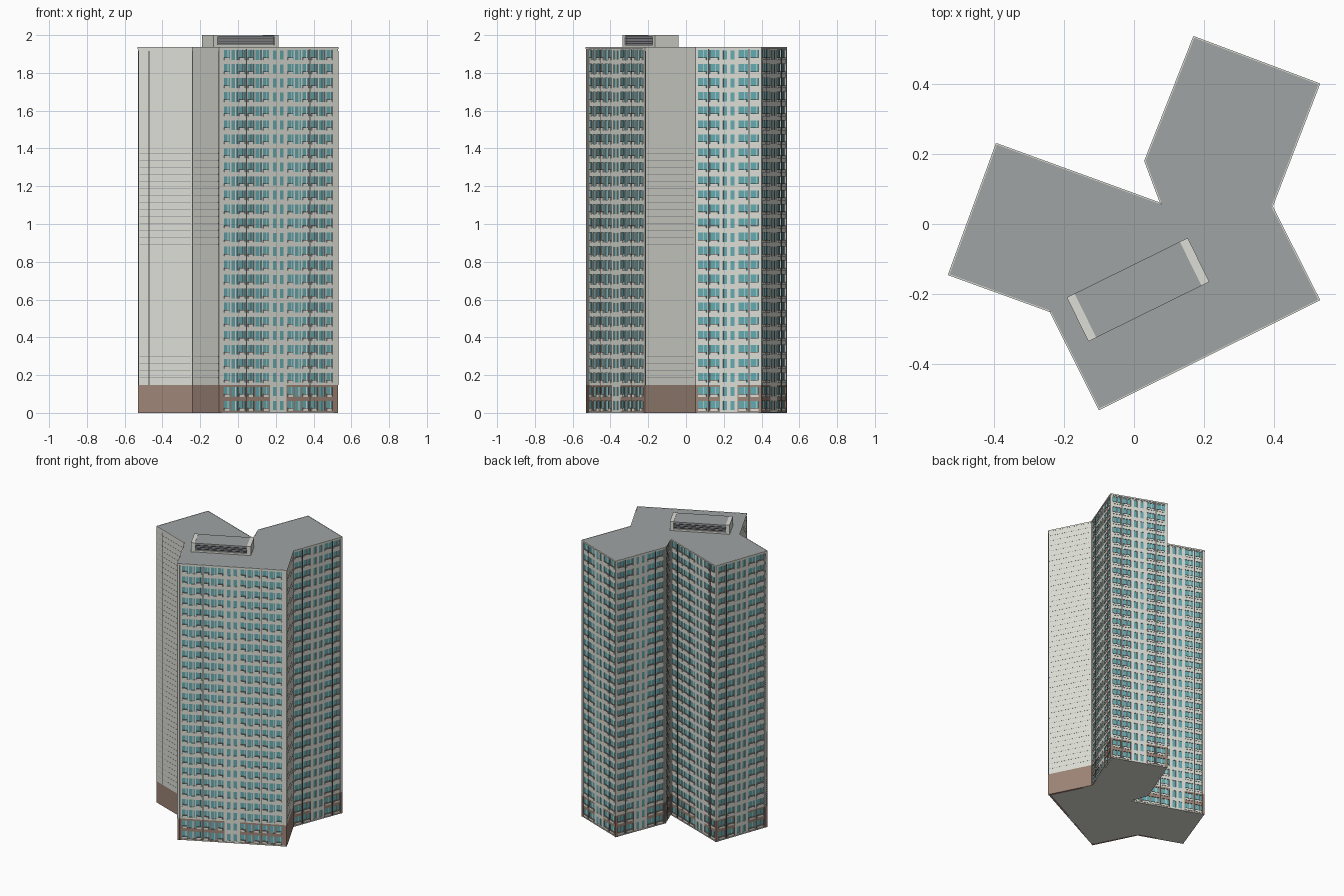
import bpy, bmesh
from mathutils import Vector

cube = bpy.data.objects.get("Cube")
if cube:
    bpy.data.objects.remove(cube, do_unlink=True)

H = 0.0743           # storey height
FLOORS = 26
TOP = 1.937
BASE_TOP = 2 * H     # brown cladding covers two storeys
D = 0.014            # facade relief depth
WIDTHS = {"W": 0.275, "N": 0.13, "S": 0.10}   # wide bay, narrow bay, stair strip


def material(name, rgb):
    m = bpy.data.materials.new(name)
    m.use_nodes = True
    m.diffuse_color = (*rgb, 1)
    bsdf = m.node_tree.nodes["Principled BSDF"]
    bsdf.inputs["Base Color"].default_value = (*rgb, 1)
    bsdf.inputs["Roughness"].default_value = 0.8
    return m


CONCRETE = material("pale concrete", (0.72, 0.73, 0.67))
ROOF = material("roof grey", (0.35, 0.37, 0.37))
BROWN = material("brown cladding", (0.34, 0.235, 0.185))
TEAL = material("teal glass", (0.13, 0.41, 0.44))
WHITE = material("white frame", (0.78, 0.79, 0.77))
DARK = material("dark metal", (0.07, 0.075, 0.08))
JOINT = material("joint grey", (0.26, 0.26, 0.28))
SILL = material("sill brown", (0.30, 0.21, 0.175))

parts = {}           # part name -> (bmesh, material)


def part(name, mat):
    if name not in parts:
        parts[name] = (bmesh.new(), mat)
    return parts[name][0]


def prism(bm, outline, z0, z1):
    low = [bm.verts.new((p.x, p.y, z0)) for p in outline]
    high = [bm.verts.new((p.x, p.y, z1)) for p in outline]
    n = len(outline)
    bm.faces.new(low[::-1])
    bm.faces.new(high)
    for i in range(n):
        j = (i + 1) % n
        bm.faces.new((low[i], low[j], high[j], high[i]))


class Wall:
    """One straight side: u runs along it, d points outward."""

    def __init__(self, p, q):
        self.p, self.length = p, (q - p).length
        self.t = (q - p).normalized()
        self.n = Vector((self.t.y, -self.t.x))

    def at(self, u, d):
        return self.p + self.t * u + self.n * d

    def box(self, name, mat, u0, u1, z0, z1, d1, d0=-D - 0.002):
        corners = [self.at(u0, d0), self.at(u0, d1), self.at(u1, d1), self.at(u1, d0)]
        prism(part(name, mat), corners, z0, z1)


def inset(points, dist):
    result = []
    for i, p in enumerate(points):
        a = Wall(points[i - 1], p).n
        b = Wall(p, points[(i + 1) % len(points)]).n
        result.append(p - (a + b) * (dist / (1 + a.dot(b))))
    return result


def solid(wall, floor, *dims):
    # Opaque facade pieces are brown on the lowest two storeys
    if floor < 2:
        wall.box("base_cladding", BROWN, *dims)
    else:
        wall.box("facade_panels", CONCRETE, *dims)


def flat_bay(wall, u, width, floor):
    # Rows of windows either side of a dark vertical slot
    z = floor * H
    low, high = z + 0.012, z + 0.063
    solid(wall, floor, u, u + width, z, low, -0.004)
    solid(wall, floor, u, u + width, high, z + H, -0.004)
    wall.box("window_glass", TEAL, u, u + width, low, high, -0.008)
    mid = u + width / 2
    wall.box("bay_slots", DARK, mid - 0.003, mid + 0.003, z, z + H, -0.002)
    side = width / 2 - 0.003
    count = max(1, round(side / 0.043))
    cell = side / count
    for start in (u, mid + 0.003):
        for k in range(count):
            a = start + k * cell
            b = a + cell
            # Pier between windows, and a slim white mullion
            solid(wall, floor, b - 0.004, b, low, high, -0.004)
            solid(wall, floor, a, a + 0.004, low, high, -0.004)
            c = (a + b) / 2 + 0.006
            wall.box("window_frames", WHITE, c - 0.002, c + 0.002, low, high, -0.006)
            if k % 2 == 0:
                # Low ledge topped by a brown rail
                wall.box("window_ledges", CONCRETE, a + 0.006, b - 0.010,
                         z + 0.010, z + 0.022, -0.001)
                wall.box("ledge_rails", SILL, a + 0.006, b - 0.010,
                         z + 0.022, z + 0.025, 0.0)


def stair_bay(wall, u, width, floor):
    # Two narrow windows in a pale strip
    z = floor * H
    low, high = z + 0.014, z + 0.062
    name, mat = "stair_panels", CONCRETE
    wall.box(name, mat, u, u + width, z, low, -0.004)
    wall.box(name, mat, u, u + width, high, z + H, -0.004)
    for a, b in ((0, 0.018), (0.040, 0.060), (0.082, width)):
        wall.box(name, mat, u + a, u + b, low, high, -0.004)
    wall.box("window_glass", TEAL, u + 0.016, u + 0.084, low, high, -0.007)


def window_wall(wall, layout):
    margin = (wall.length - sum(WIDTHS[c] for c in layout)) / 2
    for u0, u1 in ((0, margin), (wall.length - margin, wall.length)):
        solid(wall, 0, u0, u1, 0, BASE_TOP, -0.001)
        solid(wall, 2, u0, u1, BASE_TOP, FLOORS * H, -0.001)
    for floor in range(FLOORS):
        u = margin
        for c in layout:
            (stair_bay if c == "S" else flat_bay)(wall, u, WIDTHS[c], floor)
            u += WIDTHS[c]


def blank_wall(wall, lines):
    # Plain end wall with floor joints and dark vertical strips
    wall.box("base_cladding", BROWN, 0, wall.length, 0, BASE_TOP, 0)
    wall.box("blank_walls", CONCRETE, 0, wall.length, BASE_TOP, TOP - 0.008, 0)
    for k in range(5, 2 * FLOORS):
        z = k * H / 2
        wall.box("floor_joints", JOINT, 0.01, wall.length - 0.01, z, z + 0.0012, 0.0005)
    for u in lines:
        u = u % wall.length
        wall.box("wall_strips", DARK, u, u + 0.006, BASE_TOP, TOP - 0.02, 0.001)


# Footprint, counter-clockwise from the front corner
footprint = [Vector(p) for p in (
    (-0.10, -0.53), (0.53, -0.217), (0.395, 0.05), (0.53, 0.40), (0.17, 0.535),
    (0.03, 0.18), (0.075, 0.06), (-0.393, 0.23), (-0.53, -0.145), (-0.24, -0.25))]
layouts = ["WSW", None, "NSN", "NSN", "NSN", "N", "NNSN", "NSN", None, None]
strips = {1: (0.0,), 8: (0.0, 0.06), 9: (0.0, -0.007)}

prism(part("tower_core", CONCRETE), inset(footprint, D), 0.001, TOP - 0.012)
prism(part("ground_slab", CONCRETE), inset(footprint, 0.001), 0, 0.006)
prism(part("roof_deck", ROOF), inset(footprint, 0.002), TOP - 0.008, TOP - 0.001)

for i, layout in enumerate(layouts):
    side = Wall(footprint[i], footprint[(i + 1) % len(footprint)])
    if layout:
        window_wall(side, layout)
    else:
        blank_wall(side, strips[i])
    # Thin parapet rim
    side.box("roof_rim", CONCRETE, 0, side.length, TOP - 0.010, TOP, 0.001, -0.003)

# Rooftop plant room: pale end walls, louvred long sides, flat roof
front = Wall(Vector((-0.13, -0.335)), Vector((0.215, -0.165)))
L, W = front.length, 0.14
for u in (0, L - 0.025):
    front.box("plant_end_walls", CONCRETE, u, u + 0.025, TOP - 0.01, 2.0, 0, -W)
front.box("plant_core", JOINT, 0.02, L - 0.02, TOP - 0.01, 1.99, -0.008, -W + 0.008)
front.box("plant_roof", ROOF, 0.025, L - 0.025, 1.99, 1.998, 0, -W)
front.box("plant_kerb", CONCRETE, 0.025, L - 0.025, TOP - 0.01, 1.948, -0.001, -W + 0.001)
for k in range(3):
    z = 1.955 + k * 0.012
    front.box("plant_louvres", DARK, 0.025, L - 0.025, z, z + 0.003, -0.004, -W + 0.004)

# Turn each collected part into an object
for name, (bm, mat) in parts.items():
    bmesh.ops.recalc_face_normals(bm, faces=bm.faces)
    mesh = bpy.data.meshes.new(name)
    bm.to_mesh(mesh)
    bm.free()
    mesh.materials.append(mat)
    bpy.context.collection.objects.link(bpy.data.objects.new(name, mesh))
